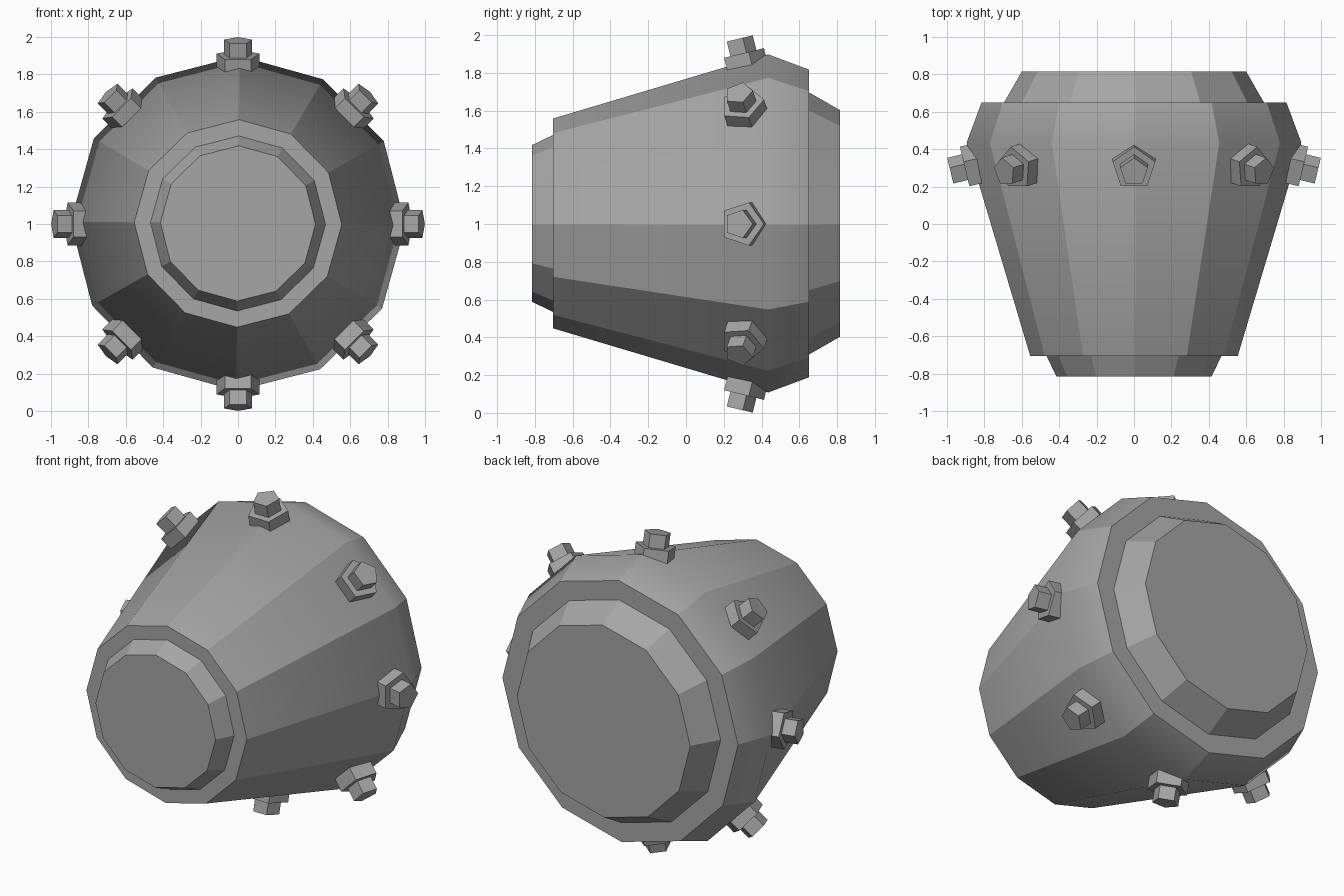
import bpy, bmesh, math
from mathutils import Matrix, Vector

if "Cube" in bpy.data.objects:
    bpy.data.objects.remove(bpy.data.objects["Cube"], do_unlink=True)

GREY = (0.38, 0.38, 0.38, 1.0)
metal = bpy.data.materials.new("grey_metal")
metal.diffuse_color = GREY
metal.use_nodes = True
metal.node_tree.nodes["Principled BSDF"].inputs["Base Color"].default_value = GREY


def turned_mesh(name, profile, sides, soft_ring=None):
    """Spin (radius, height) points about z into a capped, faceted solid."""
    bm = bmesh.new()
    rings = []
    for r, h in profile:
        rings.append([bm.verts.new((r * math.cos(a), r * math.sin(a), h))
                      for a in (math.tau * i / sides for i in range(sides))])
    for low, high in zip(rings, rings[1:]):
        for i in range(sides):
            j = (i + 1) % sides
            bm.faces.new((low[i], low[j], high[j], high[i]))
    bm.faces.new(rings[0][::-1])
    bm.faces.new(rings[-1])
    bmesh.ops.recalc_face_normals(bm, faces=bm.faces)
    # Crisp edges everywhere except around the softened ring
    soft = set(rings[soft_ring]) if soft_ring is not None else set()
    for f in bm.faces:
        f.smooth = True
    for e in bm.edges:
        e.smooth = all(v in soft for v in e.verts)
    mesh = bpy.data.meshes.new(name)
    bm.to_mesh(mesh)
    bm.free()
    mesh.materials.append(metal)
    return mesh


def place(name, mesh, matrix):
    obj = bpy.data.objects.new(name, mesh)
    obj.matrix_world = matrix
    bpy.context.collection.objects.link(obj)
    return obj


# Tapered drum and its two end caps, lying along y
CENTRE = Matrix.Translation((0, 0, 1.003))
LYING = CENTRE @ Matrix.Rotation(math.radians(-90), 4, 'X') \
    @ Matrix.Rotation(math.radians(0.6), 4, 'Z')
parts = {
    "drum_body": ([(0.555, -0.705), (0.895, 0.435), (0.815, 0.65)], 1),
    "front_cap": ([(0.415, -0.815), (0.48, -0.68)], None),
    "back_cap": ([(0.712, 0.62), (0.60, 0.815)], None),
}
for name, (profile, soft) in parts.items():
    place(name, turned_mesh(name, profile, 12, soft), LYING)

# Ring of eight five-sided bolts, leaning with the drum's slope
bolt = turned_mesh("bolt", [(0.12, -0.01), (0.12, 0.08),
                            (0.078, 0.08), (0.078, 0.16)], 5)
TILT = math.radians(13.5)
forward = Vector((0, 1, 0))
for k in range(8):
    a = math.tau * k / 8
    radial = Vector((math.cos(a), 0, math.sin(a)))
    axis = radial * math.cos(TILT) - forward * math.sin(TILT)
    point = radial * math.sin(TILT) + forward * math.cos(TILT)
    frame = Matrix((point, axis.cross(point), axis)).transposed().to_4x4()
    base = Matrix.Translation(radial * 0.825 + forward * 0.315 + Vector((0, 0, 1)))
    place(f"bolt_{k + 1}", bolt, base @ frame)
